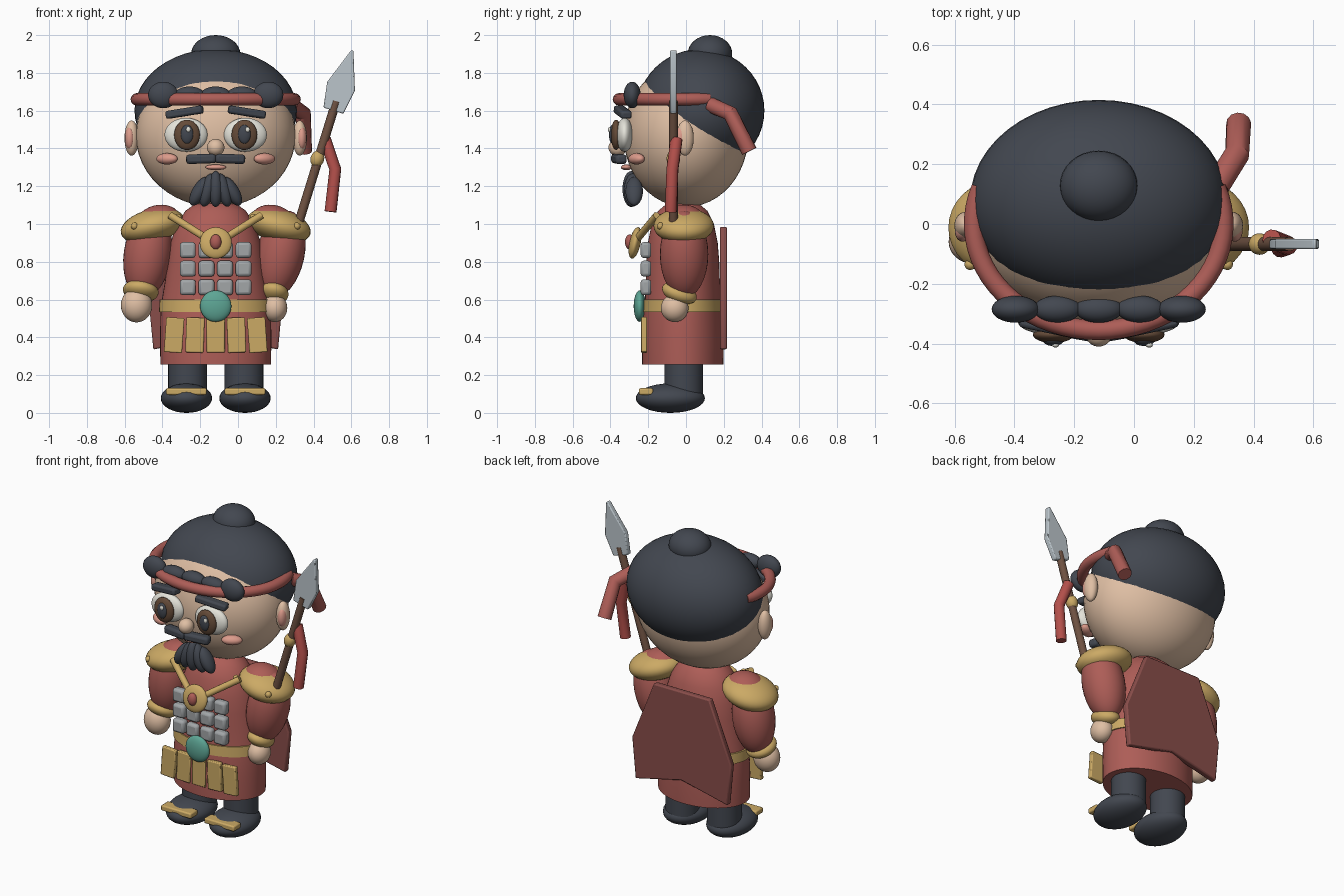
import bpy, bmesh
from math import sin, cos, pi, radians
from mathutils import Vector

if "Cube" in bpy.data.objects:
    bpy.data.objects.remove(bpy.data.objects["Cube"])

C = -0.118  # x of the body's mirror plane
COLORS = dict(skin=(.74, .52, .37), dark=(.055, .063, .08), red=(.42, .11, .095), gold=(.60, .40, .13),
              steel=(.36, .38, .39), teal=(.11, .38, .30), white=(.78, .77, .70), brown=(.13, .07, .04),
              wood=(.16, .085, .055), blush=(.72, .33, .26), blade=(.50, .56, .60), ribbon=(.45, .08, .07),
              cape=(.25, .075, .068))
MATS = {}
for n, c in COLORS.items():
    MATS[n] = bpy.data.materials.new(n)
    MATS[n].diffuse_color = (*c, 1)


def finish(o, name, mat, angle=40):
    o.name = name
    o.data.materials.clear()
    o.data.materials.append(MATS[mat])
    bpy.ops.object.select_all(action='DESELECT')
    o.select_set(True)
    bpy.context.view_layer.objects.active = o
    bpy.ops.object.shade_smooth_by_angle(angle=radians(angle))
    return o


def from_bm(bm, name, mat, angle=40):
    bmesh.ops.recalc_face_normals(bm, faces=bm.faces)
    me = bpy.data.meshes.new(name)
    bm.to_mesh(me)
    bm.free()
    o = bpy.data.objects.new(name, me)
    bpy.context.collection.objects.link(o)
    return finish(o, name, mat, angle)


def ball(name, mat, loc, rad, rot=(0, 0, 0), seg=32):
    bpy.ops.mesh.primitive_uv_sphere_add(segments=seg, ring_count=seg // 2, location=loc,
                                         rotation=[radians(a) for a in rot])
    o = bpy.context.object
    o.scale = rad
    return finish(o, name, mat, 60)


def box(name, mat, loc, size, rot=(0, 0, 0), bevel=.01):
    bpy.ops.mesh.primitive_cube_add(size=1, location=loc, rotation=[radians(a) for a in rot])
    o = bpy.context.object
    for v in o.data.vertices:
        v.co *= Vector(size)
    m = o.modifiers.new("bevel", 'BEVEL')
    m.width, m.segments = bevel, 2
    return finish(o, name, mat)


def tube(name, mat, pts, r):
    cu = bpy.data.curves.new(name, 'CURVE')
    cu.dimensions, cu.bevel_depth, cu.bevel_resolution, cu.use_fill_caps = '3D', r, 4, True
    s = cu.splines.new('POLY')
    s.points.add(len(pts) - 1)
    for p, co in zip(s.points, pts):
        p.co = (*co, 1)
    o = bpy.data.objects.new(name, cu)
    bpy.context.collection.objects.link(o)
    bpy.ops.object.select_all(action='DESELECT')
    o.select_set(True)
    bpy.context.view_layer.objects.active = o
    bpy.ops.object.convert(target='MESH')
    return finish(bpy.context.object, name, mat)


def lathe(name, mat, profile, cy, n=48):
    # profile rows: z, x radius, y radius
    bm = bmesh.new()
    rings = [[bm.verts.new((C + rx * cos(2 * pi * i / n), cy + ry * sin(2 * pi * i / n), z)) for i in range(n)]
             for z, rx, ry in profile]
    for a, b in zip(rings, rings[1:]):
        for i in range(n):
            bm.faces.new((a[i], a[(i + 1) % n], b[(i + 1) % n], b[i]))
    bm.faces.new(rings[0])
    bm.faces.new(rings[-1])
    return from_bm(bm, name, mat)


def slab(name, mat, outline, y, depth, bevel):
    # x-z outline extruded along y
    bm = bmesh.new()
    f = bm.faces.new([bm.verts.new((x, y - depth / 2, z)) for x, z in outline])
    g = bmesh.ops.extrude_face_region(bm, geom=[f])['geom']
    bmesh.ops.translate(bm, vec=(0, depth, 0), verts=[v for v in g if isinstance(v, bmesh.types.BMVert)])
    o = from_bm(bm, name, mat)
    m = o.modifiers.new("bevel", 'BEVEL')
    m.width, m.segments = bevel, 2
    return o


# Head, hair and topknot
ball("head", 'skin', (C, 0, 1.47), (.423, .33, .38), seg=48)
ball("hair", 'dark', (C, .078, 1.6), (.43, .337, .326), seg=48)
ball("topknot", 'dark', (C, .127, 1.9), (.13, .118, .1))

# Headband, its tail and hair curls
tube("headband", 'red', [(C + .418 * cos(a), .355 * sin(a), 1.66)
                         for a in [radians(160 + 220 * i / 40) for i in range(41)]], .033)
tube("headband_tail", 'red', [(.28, .13, 1.63), (.345, .235, 1.585), (.35, .335, 1.385)], .042)
for i in range(-2, 3):
    outer = abs(i) == 2
    ball("hair_curl", 'dark', (C + .139 * i, -.285, 1.683), (.08, .045, .07 if outer else .045))

# Face
for s in (-1, 1):
    ex = C + s * .157
    ball("eye", 'white', (ex, -.325, 1.472), (.114, .045, .09))
    ball("iris", 'brown', (ex + s * -.005, -.37, 1.472), (.068, .028, .08))
    ball("pupil", 'dark', (ex + s * -.005, -.39, 1.475), (.034, .018, .05))
    ball("eye_glint", 'white', (ex + .012, -.405, 1.5), (.012, .008, .014), seg=16)
    box("eyebrow", 'dark', (C + s * .165, -.335, 1.592), (.2, .06, .042), (0, s * 9, s * 12), .012)
    ball("cheek", 'blush', (C + s * .258, -.262, 1.345), (.062, .035, .03), (0, 0, s * 30))
    ball("ear", 'skin', (C + s * .445, -.005, 1.455), (.038, .046, .093))
    ball("inner_ear", 'blush', (C + s * .455, -.025, 1.455), (.026, .034, .06))
    box("moustache", 'dark', (C + s * .075, -.355, 1.345), (.16, .06, .05), (0, s * 2, s * 10), .015)
ball("nose", 'skin', (C, -.362, 1.405), (.046, .048, .046))
ball("mouth", 'blush', (C, -.315, 1.3), (.055, .03, .015))
for i in range(-2, 3):
    ball("beard_lock", 'dark', (C + i * .043, -.29 + .008 * abs(i), 1.185 - .006 * abs(i)),
         (.038, .046, .095 - .005 * abs(i)), (0, -i * 15, 0))

# Robe: skirt and torso in one turned shape
lathe("robe", 'red', [(.255, .293, .215), (.4, .295, .217), (.53, .292, .208), (.6, .285, .2), (.7, .268, .196),
                      (.8, .255, .193), (.9, .24, .185), (1.0, .205, .165), (1.07, .16, .13), (1.12, .09, .07)],
      -.017)
lathe("belt", 'gold', [(.535, .298, .205), (.535, .3, .212), (.6, .297, .207), (.6, .28, .19)], -.017)
ball("belt_buckle", 'teal', (C, -.245, .565), (.083, .032, .083))
for i in range(-2, 3):
    box("skirt_plate", 'gold', (C + i * .11, -.222, .412), (.096, .03, .185), (0, -i * 2, 0), .006)

# Chest armour
for r in range(3):
    for c in range(4):
        box("chest_plate", 'steel', (C + (c - 1.5) * .0985, -.212, .665 + r * .0985), (.084, .056, .084), bevel=.016)
for s in (-1, 1):
    tube("chest_strap", 'gold', [(C + s * .24, -.155, 1.045), (C + s * .05, -.255, .925)], .02)
ball("medallion", 'gold', (C, -.27, .9), (.085, .03, .085), (-12, 0, 0))
ball("medallion_gem", 'red', (C, -.298, .905), (.03, .025, .04))

# Legs and shoes
for s in (-1, 1):
    bpy.ops.mesh.primitive_cylinder_add(vertices=32, radius=.103, depth=.24, location=(C + s * .149, -.012, .19))
    finish(bpy.context.object, "leg", 'dark')
    ball("shoe", 'dark', (C + s * .155, -.083, .078), (.136, .183, .078))
    box("shoe_trim", 'gold', (C + s * .155, -.212, .113), (.215, .075, .035), bevel=.008)

# Arms: side, upper arm, tilt, cuff, cuff radius, hand, hand radius
for s, arm, tilt, cuff, cr, hand, hr in (
        (-1, (-.478, -.01, .84), 8, (-.515, -.035, .645), .095, (-.537, -.06, .57), .083),
        (1, (.225, -.01, .84), 12, (.19, -.035, .635), .078, (.195, -.06, .555), .066)):
    ball("upper_arm", 'red', arm, (.127, .128, .235), (0, tilt, 0))
    ball("cuff", 'gold', cuff, (cr, .096, .052), (-20, tilt, 0))
    ball("hand", 'skin', hand, (hr, .073, hr + .008))
    ball("shoulder_pad", 'gold', (C + s * .335, -.012, .99), (.172, .16, .088), (0, s * 14, 0))
    ball("shoulder_dome", 'red', (C + s * .305, -.012, 1.01), (.122, .115, .09), (0, s * 14, 0))
    for dx in (.2, .43):
        ball("pad_stud", 'gold', (C + s * dx, -.135, 1.035 - (dx - .2) * .2), (.019, .019, .019), seg=16)

# Back cape board
half = [(.2, .985), (.355, .6), (.33, .335)]
slab("cape", 'cape', [(C + x, z) for x, z in half] + [(C, .41)] + [(C - x, z) for x, z in reversed(half)],
     .198, .038, .008)

# Spear
base, axis, side = Vector((.505, 1.6)), Vector((.3, .954)), Vector((.954, -.3))
tube("spear_pole", 'wood', [(.19, -.067, .58), (.52, -.067, 1.65)], .024)
blade = [(0, -.055), (.135, -.077), (.335, -.006), (.335, .006), (.135, .077), (0, .055)]
slab("spear_blade", 'blade', [tuple(base + axis * a + side * b) for a, b in blade], -.067, .034, .006)
ball("spear_collar", 'gold', (.42, -.067, 1.345), (.036, .036, .045), (0, 17, 0))
tube("spear_tassel", 'ribbon', [(.46, -.05, 1.45), (.515, -.072, 1.29), (.49, -.08, 1.065)], .032)

for m in bpy.data.materials:
    if m.users and not m.is_grease_pencil:
        m.use_nodes = True
        m.node_tree.nodes["Principled BSDF"].inputs["Base Color"].default_value = m.diffuse_color
